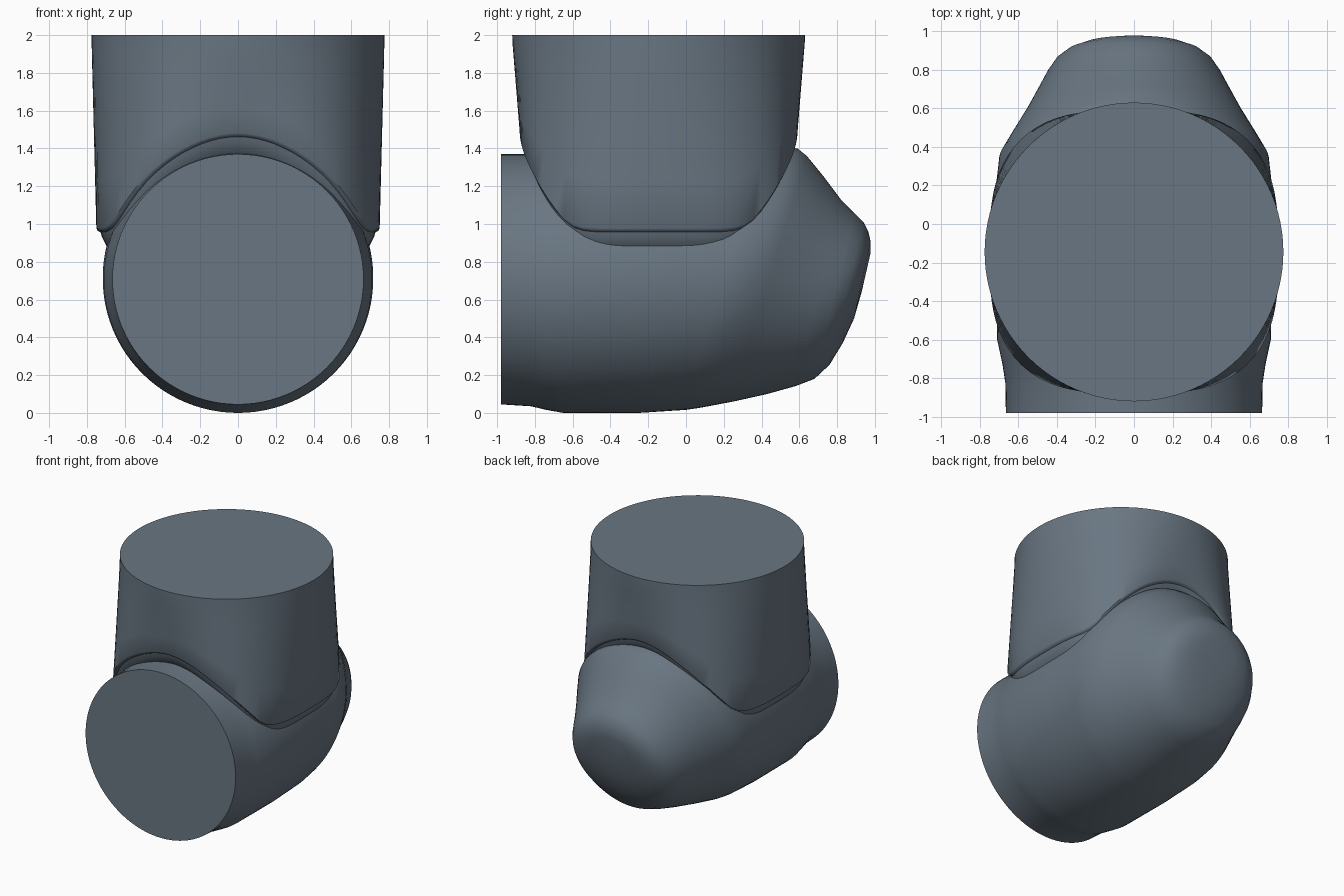
import bpy, math

if "Cube" in bpy.data.objects:
    bpy.data.objects.remove(bpy.data.objects["Cube"])

mat = bpy.data.materials.new("slate_grey")
mat.diffuse_color = (0.141, 0.181, 0.223, 1)
mat.use_nodes = True
mat.node_tree.nodes["Principled BSDF"].inputs["Base Color"].default_value = mat.diffuse_color


def loft(name, rings, angle):
    """Skin a list of equal-length point rings and cap both ends."""
    n = len(rings[0])
    verts = [p for ring in rings for p in ring]
    faces = []
    for i in range(len(rings) - 1):
        for j in range(n):
            k = (j + 1) % n
            faces.append((i * n + j, i * n + k, (i + 1) * n + k, (i + 1) * n + j))
    faces.append(tuple(reversed(range(n))))
    faces.append(tuple(range((len(rings) - 1) * n, len(rings) * n)))
    mesh = bpy.data.meshes.new(name)
    mesh.from_pydata(verts, [], faces)
    mesh.materials.append(mat)
    ob = bpy.data.objects.new(name, mesh)
    bpy.context.collection.objects.link(ob)
    bpy.ops.object.select_all(action='DESELECT')
    ob.select_set(True)
    bpy.context.view_layer.objects.active = ob
    # consistent outward normals
    bpy.ops.object.mode_set(mode='EDIT')
    bpy.ops.mesh.select_all(action='SELECT')
    bpy.ops.mesh.normals_make_consistent(inside=False)
    bpy.ops.object.mode_set(mode='OBJECT')
    bpy.ops.object.shade_smooth_by_angle(angle=math.radians(angle))
    return ob


N = 96
ANG = [2 * math.pi * i / N for i in range(N)]

# Horizontal elbow body: bottom (y, z), top (y, z), half width
SECTIONS = [
    (-0.98, 0.045, -0.98, 1.37, 0.665),
    (-0.82, 0.035, -0.84, 1.37, 0.667),
    (-0.74, 0.016, -0.72, 1.38, 0.682),
    (-0.65, 0.000, -0.55, 1.41, 0.710),
    (-0.25, 0.000, -0.10, 1.42, 0.716),
    (0.00, 0.016, 0.40, 1.42, 0.716),
    (0.08, 0.028, 0.59, 1.40, 0.700),
    (0.25, 0.060, 0.64, 1.36, 0.640),
    (0.43, 0.100, 0.73, 1.25, 0.560),
    (0.58, 0.142, 0.82, 1.13, 0.495),
    (0.68, 0.180, 0.89, 1.06, 0.450),
    (0.76, 0.255, 0.94, 1.01, 0.405),
    (0.83, 0.370, 0.965, 0.96, 0.345),
    (0.89, 0.500, 0.977, 0.91, 0.260),
    (0.93, 0.640, 0.978, 0.85, 0.150),
]
rings = []
for y0, z0, y1, z1, w in SECTIONS:
    rings.append([(w * math.cos(a), (y0 + y1) / 2 + (y1 - y0) / 2 * math.sin(a),
                   (z0 + z1) / 2 + (z1 - z0) / 2 * math.sin(a)) for a in ANG])
loft("elbow_body", rings, 40)


# Upright sleeve with a saddle-shaped lower lip
def saddle(a):
    c = abs(math.cos(a))
    z = 0.965 + 1.3 * 0.045 * math.log(1 + math.exp((c - 0.59) / 0.045))
    return z - 0.45 * max(c - 0.75, 0) ** 2


def sleeve_ring(f):
    """f(lip radius, lip height) gives radius and height; the lip is squarish."""
    ring = []
    for a in ANG:
        lip = (0.75 - 0.015 * math.cos(a) ** 2) * (1 + 0.115 * math.sin(2 * a) ** 2)
        r, z = f(lip, saddle(a))
        ring.append((r * math.sin(a), -0.145 - r * math.cos(a), z))
    return ring


rings = []
# recessed neck, flaring into the body, then the rounded lip
for dr, dz in ((-0.18, -0.18), (-0.09, -0.12), (-0.05, -0.075), (-0.03, -0.035),
               (-0.022, -0.008), (-0.008, -0.002), (0.0, 0.012)):
    rings.append(sleeve_ring(lambda r, z: (r + dr, z + dz)))
# tapered wall
for t in (0.25, 0.5, 0.75, 0.92, 1.0):
    rings.append(sleeve_ring(lambda r, z: (
        r + (0.775 - r) * min(1, t * 1.05), z + 0.012 + (2.0 - z - 0.012) * t)))
loft("upright_sleeve", rings, 40)
